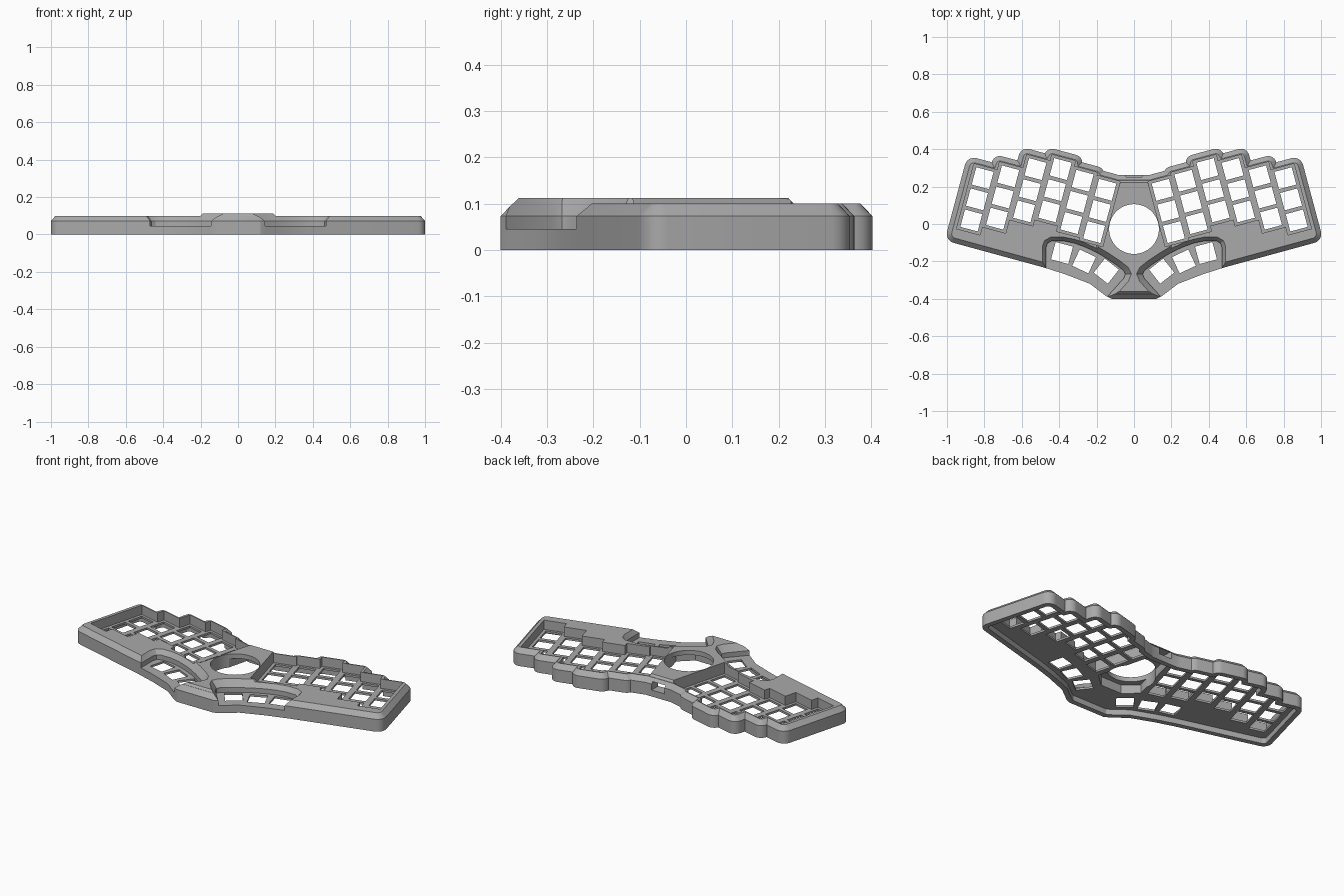
import bpy, bmesh, math
from mathutils import Vector

if "Cube" in bpy.data.objects:
    bpy.data.objects.remove(bpy.data.objects["Cube"])

TILT = math.radians(15)
PITCH, ROW, HOLE = 0.13, 0.117, 0.048        # key spacing and half hole size
CENTRES = [-0.09, -0.045, 0.03, 0.065, 0.035, 0.02]   # column stagger, outer to inner
COLUMNS = [(0.845 - PITCH * i, v) for i, v in enumerate(CENTRES)]
WALL, POCKET, R = 0.212, 0.18, 0.045
FLOOR, UNDER, SHOULDER, DECK = 0.045, 0.033, 0.073, 0.1


def hand(u, v):
    """Tilted half-board coordinates to world."""
    c, s = math.cos(TILT), math.sin(TILT)
    return (u * c - v * s, u * s + v * c)


def arc(cx, cy, r, a, b, n=7):
    angles = [math.radians(a + (b - a) * i / (n - 1)) for i in range(n)]
    return [(cx + r * math.cos(t), cy + r * math.sin(t)) for t in angles]


def mirrored(pts):
    return [(-x, y) for x, y in reversed(pts)]


def whole(half):
    """Close a half outline running from front centre to back centre."""
    return half + mirrored(half)[1:-1]


def inset(pts, d):
    out = []
    for i, p in enumerate(pts):
        a, b, c = Vector(pts[i - 1]), Vector(p), Vector(pts[(i + 1) % len(pts)])
        e, f = (b - a).normalized(), (c - b).normalized()
        n, m = Vector((-e.y, e.x)), Vector((-f.y, f.x))
        out.append(tuple(b + (n + m) * d / max(0.3, 1 + n.dot(m))))
    return out


def solid(name, lofts):
    """Each loft is a list of (outline, height) layers."""
    bm = bmesh.new()
    for layers in lofts:
        rings = [[bm.verts.new((x, y, z)) for x, y in pts] for pts, z in layers]
        n = len(rings[0])
        bm.faces.new(rings[0][::-1])
        bm.faces.new(rings[-1])
        for low, high in zip(rings, rings[1:]):
            for i in range(n):
                j = (i + 1) % n
                bm.faces.new((low[i], low[j], high[j], high[i]))
    bmesh.ops.recalc_face_normals(bm, faces=bm.faces)
    mesh = bpy.data.meshes.new(name)
    bm.to_mesh(mesh)
    bm.free()
    obj = bpy.data.objects.new(name, mesh)
    bpy.context.collection.objects.link(obj)
    return obj


def combine(target, tool, operation="DIFFERENCE"):
    tool.hide_render = True
    mod = target.modifiers.new(tool.name, "BOOLEAN")
    mod.operation, mod.solver, mod.object = operation, "EXACT", tool
    bpy.context.view_layer.objects.active = target
    bpy.ops.object.modifier_apply(modifier=mod.name)
    bpy.data.objects.remove(tool)


def prism(pts, low, high):
    return [(pts, low), (pts, high)]


def square(cx, cy, angle, size):
    return arc(cx, cy, size * math.sqrt(2), angle + 45, angle + 315, 4)


# Outer outline: straight palm edge, rounded ends, scalloped back
tops = [v + WALL for v in CENTRES]
edge = arc(0.905, -0.297, 0.05, -90, 0) + arc(0.905, tops[0] - 0.05, 0.05, 0, 90)
for i in range(5):
    side = COLUMNS[i][0] - PITCH / 2
    a, b = tops[i], tops[i + 1]
    step, high = abs(b - a), max(a, b)
    start = math.degrees(math.asin(max(0, 1 - step / R)))
    if b > a:
        if step > R + 0.01:
            edge.append((side + 0.04, a))
        edge += arc(side + 0.04 - R, high - R, R, start, 90)
    else:
        edge += arc(side - 0.04 + R, high - R, R, 90, 180 - start)
edge.append((0.17, tops[5]))
front = [(0, -0.4), (0.12, -0.4), (0.15, -0.385), (0.235, -0.32),
         (0.37, -0.268), (0.487, -0.231)]
outline = whole(front + [hand(*p) for p in edge] + [(0.085, 0.262), (0, 0.262)])

# Case body with chamfered top rim
case = solid("keyboard_case", [[(outline, 0), (outline, SHOULDER),
                                (inset(outline, 0.026), DECK)]])

# Raised centre deck
deck = whole([(0, -0.398), (0.12, -0.398), (0.148, -0.384), (0.227, -0.17),
              (0.227, -0.11), (0.1, 0.258), (0, 0.258)])
combine(case, solid("centre_deck", [[(deck, 0.06), (deck, SHOULDER),
                                     (inset(deck, 0.037), 0.112)]]), "UNION")

# Hollow underside, deeper around the ball socket
combine(case, solid("underside", [prism(inset(outline, 0.03), -0.05, UNDER)]))
well = whole([(0, -0.19), (0.07, -0.19), (0.148, -0.12), (0.065, 0.2), (0, 0.2)])
combine(case, solid("centre_well", [prism(well, -0.05, 0.085)]))

# Sunken key areas following the column stagger
upper, lower = [], []
for u, v in COLUMNS:
    for du in (PITCH / 2, -PITCH / 2):
        upper.append(hand(u + du, v + POCKET))
        lower.append(hand(u + du, v - POCKET))
pocket = upper + lower[::-1]
combine(case, solid("key_pockets", [prism(p, FLOOR, 0.2)
                                    for p in (pocket, mirrored(pocket))]))

# Thumb areas, open to the front, with sloped edges
thumb = [(0.47, -0.36), (0.47, -0.125), (0.462, -0.103), (0.44, -0.09),
         (0.38, -0.09), (0.32, -0.102), (0.26, -0.124), (0.2, -0.152),
         (0.15, -0.182), (0.09, -0.222), (0.055, -0.25), (0.046, -0.268),
         (0.055, -0.29), (0.14, -0.385), (0.2, -0.45)]
slope = inset(thumb, -0.045)
lofts = []
for flip in (list, mirrored):
    lofts.append([(flip(thumb), FLOOR), (flip(thumb), SHOULDER),
                  (flip(slope), SHOULDER + 0.06)])
combine(case, solid("thumb_pockets", lofts))

# Switch holes
holes = []
for u, v in COLUMNS:
    for row in (-1, 0, 1):
        holes.append(square(*hand(u, v + row * ROW), 15, HOLE))
for x, y, turn in ((0.385, -0.155, 15), (0.267, -0.2, 25), (0.148, -0.252, 38)):
    holes.append(square(x, y, turn, HOLE))
holes += [mirrored(h) for h in holes]
combine(case, solid("switch_holes", [prism(h, -0.1, 0.06) for h in holes]))

# Ball socket and cable port
combine(case, solid("ball_socket", [prism(arc(0, -0.027, 0.133, 0, 354.375, 64), -0.1, 0.3)]))
port = [(-0.042, 0.18), (0.042, 0.18), (0.042, 0.3), (-0.042, 0.3)]
combine(case, solid("cable_port", [prism(port, 0.038, 0.084)]))

# Single grey plastic
grey = bpy.data.materials.new("grey_plastic")
grey.use_nodes = True
colour = (0.4, 0.4, 0.4, 1)
grey.diffuse_color = colour
grey.node_tree.nodes["Principled BSDF"].inputs["Base Color"].default_value = colour
case.data.materials.clear()
case.data.materials.append(grey)

bpy.ops.object.select_all(action="DESELECT")
case.select_set(True)
bpy.context.view_layer.objects.active = case
bpy.ops.object.shade_smooth_by_angle(angle=math.radians(25))
